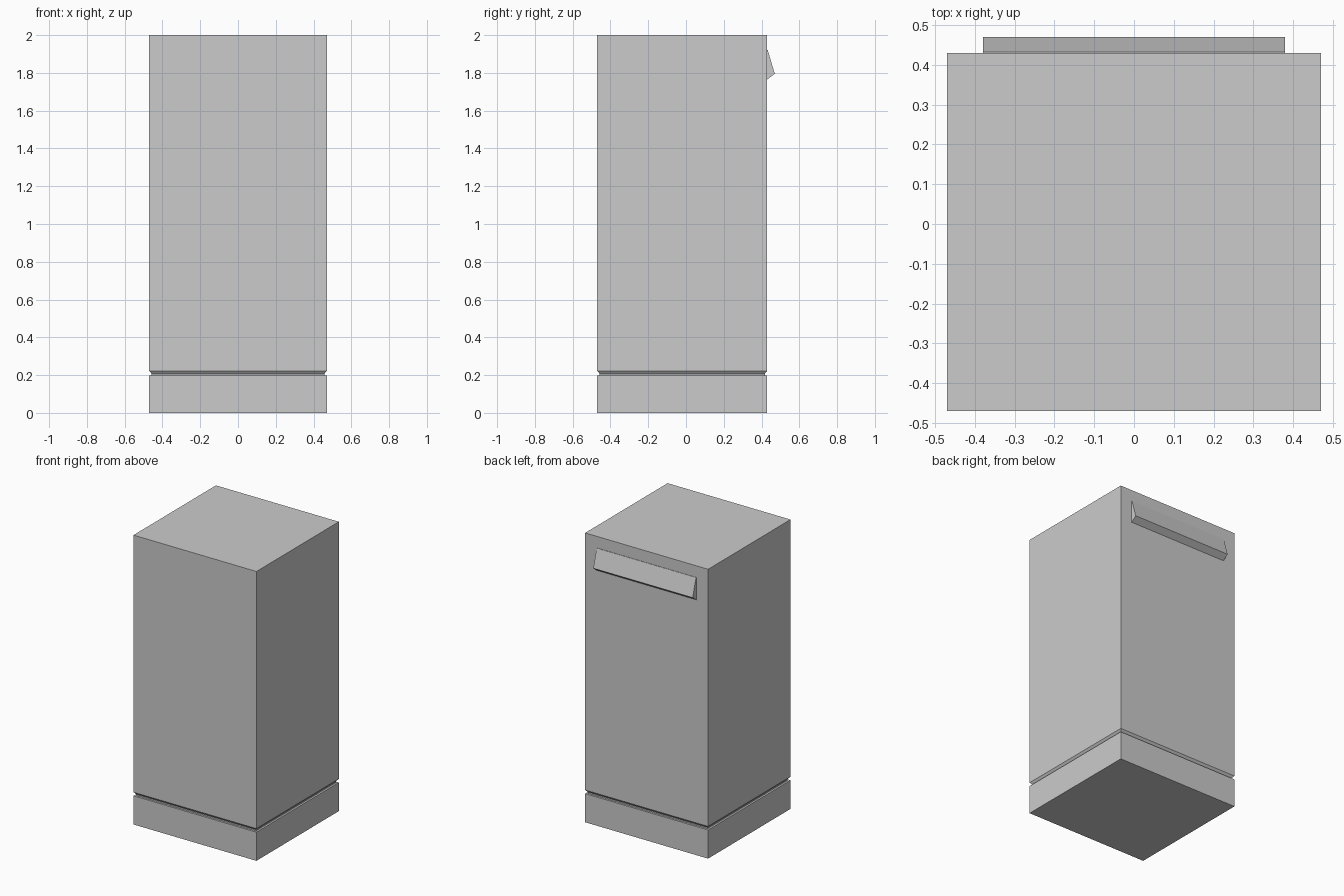
import bpy
import bmesh

cube = bpy.data.objects.get("Cube")
if cube:
    bpy.data.objects.remove(cube, do_unlink=True)

grey = bpy.data.materials.new("plain grey")
grey.use_nodes = True
colour = (0.6, 0.6, 0.6, 1)
grey.diffuse_color = colour
grey.node_tree.nodes["Principled BSDF"].inputs["Base Color"].default_value = colour


def loft(name, rings):
    """Skin a stack of matching vertex rings and cap both ends."""
    bm = bmesh.new()
    rows = [[bm.verts.new(p) for p in ring] for ring in rings]
    n = len(rows[0])
    for a, b in zip(rows, rows[1:]):
        for i in range(n):
            j = (i + 1) % n
            bm.faces.new((a[i], a[j], b[j], b[i]))
    bm.faces.new(rows[0][::-1])
    bm.faces.new(rows[-1])
    bmesh.ops.recalc_face_normals(bm, faces=bm.faces)
    mesh = bpy.data.meshes.new(name)
    bm.to_mesh(mesh)
    bm.free()
    mesh.materials.append(grey)
    obj = bpy.data.objects.new(name, mesh)
    bpy.context.collection.objects.link(obj)
    return obj


HALF_X, FRONT, BACK = 0.47, -0.47, 0.43


def section(inset, z):
    x, f, b = HALF_X - inset, FRONT + inset, BACK - inset
    return [(-x, f, z), (x, f, z), (x, b, z), (-x, b, z)]


# Cabinet with plinth, recessed neck and chamfered lower edge
profile = [(0, 0), (0, 0.198), (0.013, 0.198), (0.013, 0.207), (0, 0.223), (0, 2)]
loft("cabinet_and_plinth", [section(inset, z) for inset, z in profile])

# Wedge-shaped pull along the top of the back
wedge = [(BACK, 1.765), (0.47, 1.795), (0.433, 1.92), (BACK, 1.92)]
loft("back_handle", [[(x, y, z) for y, z in wedge] for x in (-0.38, 0.38)])
